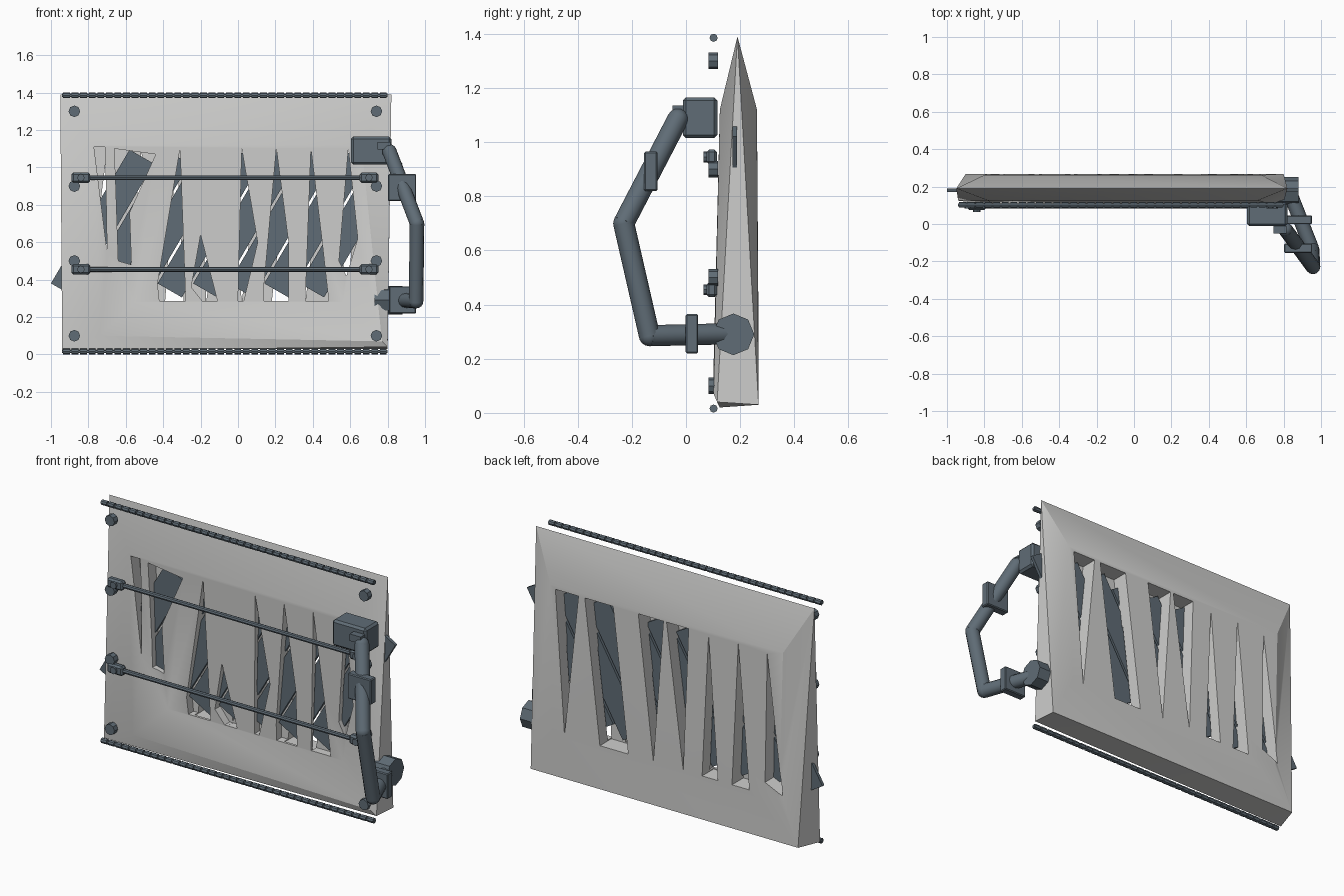
import bpy, bmesh, math
from mathutils import Vector

if "Cube" in bpy.data.objects:
    bpy.data.objects.remove(bpy.data.objects["Cube"])


def material(name, rgb):
    m = bpy.data.materials.new(name)
    m.diffuse_color = (*rgb, 1)
    m.use_nodes = True
    m.node_tree.nodes["Principled BSDF"].inputs["Base Color"].default_value = m.diffuse_color
    return m


LIGHT = material("light_grey", (0.62, 0.62, 0.61))
DARK = material("slate", (0.115, 0.15, 0.18))


def finish(bm, name, mat=DARK, smooth=False):
    bmesh.ops.recalc_face_normals(bm, faces=bm.faces)
    me = bpy.data.meshes.new(name)
    bm.to_mesh(me)
    bm.free()
    ob = bpy.data.objects.new(name, me)
    bpy.context.collection.objects.link(ob)
    me.materials.append(mat)
    if smooth:
        bpy.ops.object.select_all(action='DESELECT')
        ob.select_set(True)
        bpy.context.view_layer.objects.active = ob
        bpy.ops.object.shade_smooth_by_angle(angle=math.radians(35))
    return ob


def add_rod(bm, a, b, r, sides=8):
    a, b = Vector(a), Vector(b)
    d = b - a
    mat = d.to_track_quat('Z', 'Y').to_matrix().to_4x4()
    mat.translation = (a + b) / 2
    bmesh.ops.create_cone(bm, cap_ends=True, segments=sides, radius1=r, radius2=r,
                          depth=d.length, matrix=mat)


def rod(name, a, b, r, sides=8, smooth=False):
    bm = bmesh.new()
    add_rod(bm, a, b, r, sides)
    return finish(bm, name, smooth=smooth)


def box(name, centre, size, bevel=0.0):
    bm = bmesh.new()
    bmesh.ops.create_cube(bm, size=1)
    for v in bm.verts:
        v.co = Vector(centre) + Vector([c * s for c, s in zip(v.co, size)])
    if bevel:
        bmesh.ops.bevel(bm, geom=bm.edges[:], offset=bevel, segments=1, affect='EDGES')
    return finish(bm, name)


def add_prism(bm, outline, y0, y1):
    """Extrude an (x, z) outline between two depths."""
    f = [bm.verts.new((x, y0, z)) for x, z in outline]
    b = [bm.verts.new((x, y1, z)) for x, z in outline]
    bm.faces.new(f)
    bm.faces.new(b[::-1])
    n = len(f)
    for i in range(n):
        j = (i + 1) % n
        bm.faces.new((f[i], b[i], b[j], f[j]))


# Panel body: wedge-topped slab with a recessed front and sloping frame
bm = bmesh.new()
V = lambda *c: bm.verts.new(c)
tl, tr = V(-.95, .19, 1.39), V(.82, .19, 1.39)
blf, brf = V(-.94, .125, .02), V(.80, .115, .04)
blb, brb = V(-.90, .268, .03), V(.80, .268, .03)
front_ridge = [V(-.78, .125, 1.12), V(.66, .125, 1.12), V(.77, .102, .07), V(-.74, .10, .10)]
sill_r, sill_l = V(.56, .15, .28), V(-.55, .15, .28)
back_ridge = [V(-.80, .262, 1.12), V(.68, .262, 1.12), V(.66, .268, .28), V(-.78, .268, .28)]
outer_f, outer_b = [tl, tr, brf, blf], [tl, tr, brb, blb]
for outer, inner in ((outer_f, front_ridge), (outer_b, back_ridge)):
    for i in range(4):
        j = (i + 1) % 4
        bm.faces.new((outer[i], outer[j], inner[j], inner[i]))
a, b, c, d = front_ridge
for face in ((a, b, sill_r, sill_l), (b, c, sill_r), (c, d, sill_l, sill_r), (d, a, sill_l),
             back_ridge, (tl, blf, blb), (tr, brb, brf), (blf, brf, brb, blb)):
    bm.faces.new(face)
bmesh.ops.triangulate(bm, faces=bm.faces[:])
panel = finish(bm, "vent_panel", LIGHT)

# Tapered slots between the vanes, cut from each side to the middle
FRONT_SLOTS = [
    [(-.77, 1.11), (-.71, 1.11), (-.70, .55)],
    [(-.66, 1.10), (-.44, 1.07), (-.58, .76), (-.57, .48), (-.64, .5)],
    [(-.31, 1.10), (-.43, .38), (-.42, .285), (-.28, .285)],
    [(-.20, .64), (-.25, .36), (-.19, .285), (-.11, .285)],
    [(.02, 1.10), (0, .285), (.03, .285), (.105, .60)],
    [(.205, 1.10), (.14, .38), (.14, .285), (.27, .285), (.27, .60)],
    [(.39, 1.10), (.36, .285), (.485, .285), (.45, .60)],
    [(.59, 1.10), (.54, .50), (.58, .42), (.64, .62)],
]
BACK_SLOTS = [
    [(.647, 1.10), (.50, 1.10), (.585, .28)],
    [(.46, 1.10), (.28, 1.10), (.18, .28), (.36, .28)],
    [(.12, 1.10), (-.04, 1.10), (.02, .28)],
    [(-.06, 1.10), (-.20, 1.10), (-.17, .28)],
    [(-.327, 1.10), (-.29, .28), (-.39, .28)],
    [(-.516, 1.10), (-.48, .28), (-.59, .28)],
    [(-.70, 1.09), (-.69, .35), (-.80, .30)],
]
for name, slots, y0, y1 in (("front_slot_cutter", FRONT_SLOTS, -.1, .196),
                            ("back_slot_cutter", BACK_SLOTS, .164, .5)):
    bm = bmesh.new()
    for s in slots:
        add_prism(bm, s, y0, y1)
    cutter = finish(bm, name, LIGHT)
    cutter.hide_render = True
    cutter.hide_set(True)
    mod = panel.modifiers.new(name, 'BOOLEAN')
    mod.operation, mod.solver, mod.object = 'DIFFERENCE', 'EXACT', cutter
bpy.context.view_layer.objects.active = panel
panel.select_set(True)
for m in list(panel.modifiers):
    bpy.ops.object.modifier_apply(modifier=m.name)
for ob in [o for o in bpy.data.objects if o.name.endswith("cutter")]:
    bpy.data.objects.remove(ob)
bpy.ops.object.shade_smooth_by_angle(angle=math.radians(25))

# Slanted inner louvers
for i in range(8):
    x = -1.0 + .19 * i
    bm = bmesh.new()
    add_prism(bm, [(x, .38), (x + .13, .305), (x + .55, 1.02), (x + .42, 1.095)], .171, .189)
    finish(bm, f"louver_{i + 1}")

# Beaded rails along the top and bottom
for name, z in (("top_rail", 1.385), ("bottom_rail", .016)):
    bm = bmesh.new()
    add_rod(bm, (-.94, .102, z), (.80, .102, z), .009, 6)
    n = 38
    step = 1.74 / n
    for i in range(n):
        x = -.94 + step * i
        add_rod(bm, (x + .005, .102, z), (x + step - .005, .102, z), .015)
    finish(bm, name)

# Bolts down both edges
for x in (-.875, .74):
    for z in (.10, .50, .90, 1.30):
        rod("edge_bolt", (x, .083, z), (x, .118, z), .031)

# Cross bars with end brackets and knobs
for z in (.455, .945):
    rod("cross_bar", (-.84, .095, z), (.70, .095, z), .013)
    for x in (-.84, .70):
        box("bar_bracket", (x, .095, z), (.10, .04, .055), .01)
        rod("bracket_knob", (x, .064, z), (x, .08, z), .02)

# Side arm: upper mount, jointed tube, collars and lower hub
box("upper_mount", (.712, .052, 1.09), (.215, .128, .15), .012)
box("mount_nut", (.78, -.03, 1.115), (.07, .04, .04))
path = [(.81, -.03, 1.085), (.957, -.23, .70), (.952, -.135, .285), (.84, .15, .292)]
for p, q in zip(path, path[1:]):
    rod("arm_tube", p, q, .039, 12, True)
for p in path[:3]:
    bm = bmesh.new()
    bmesh.ops.create_uvsphere(bm, u_segments=12, v_segments=8, radius=.039)
    bmesh.ops.translate(bm, verts=bm.verts, vec=p)
    finish(bm, "arm_joint", smooth=True)
box("upper_collar", (.878, -.13, .892), (.15, .05, .145), .005)
box("lower_collar", (.88, .022, .292), (.145, .046, .145), .005)
rod("lower_hub", (.73, .175, .29), (.88, .175, .29), .077)
